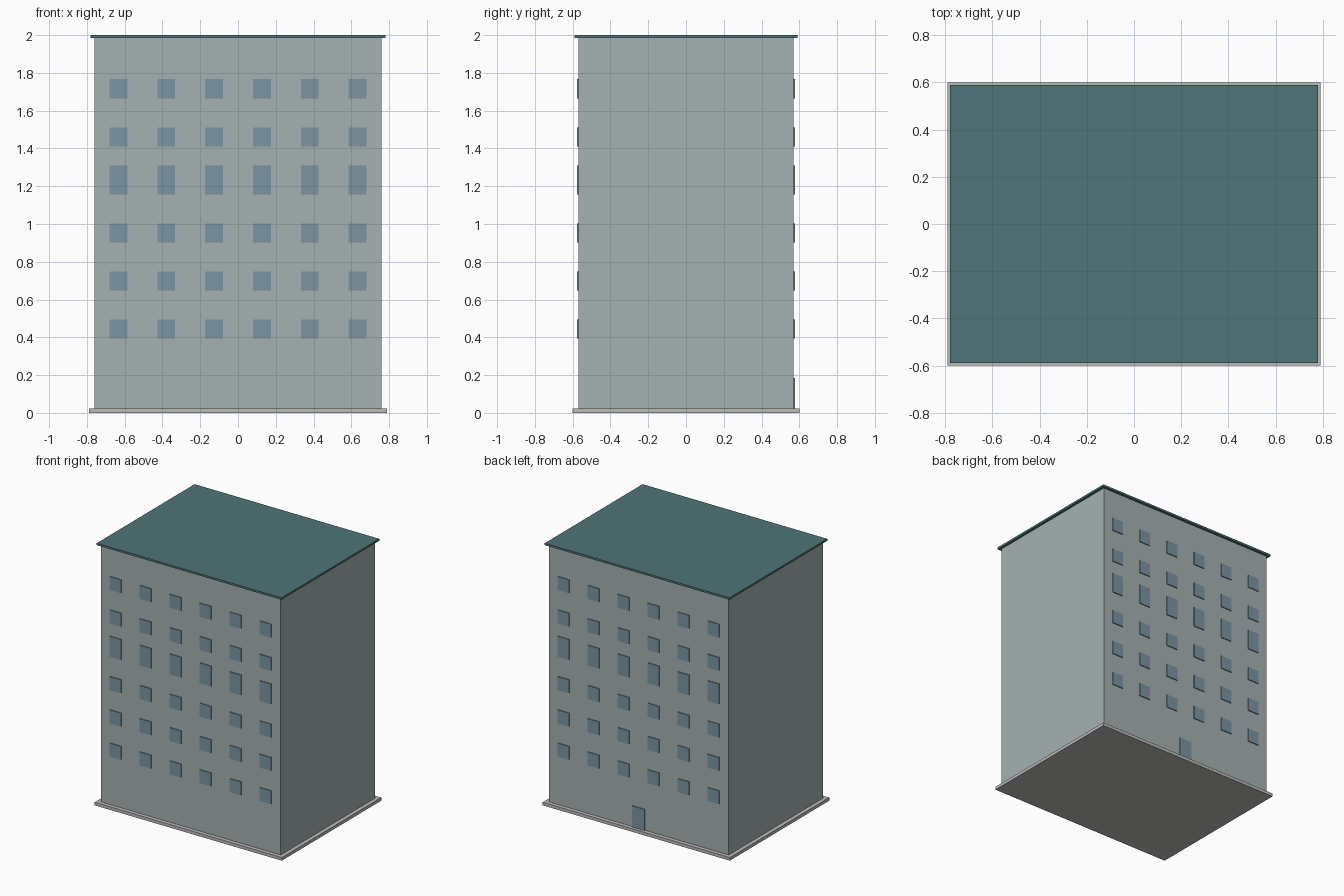
import bpy

if "Cube" in bpy.data.objects:
    bpy.data.objects.remove(bpy.data.objects["Cube"])

def material(name, rgb):
    m = bpy.data.materials.new(name)
    m.diffuse_color = (*rgb, 1.0)
    m.use_nodes = True
    m.node_tree.nodes["Principled BSDF"].inputs["Base Color"].default_value = m.diffuse_color
    return m

WALL = material("wall_paint", (0.38, 0.44, 0.44))
ROOF = material("roof_teal", (0.077, 0.178, 0.188))
GLASS = material("window_blue", (0.20, 0.30, 0.37))
STONE = material("base_stone", (0.50, 0.50, 0.47))

def box(name, x0, x1, y0, y1, z0, z1, mat):
    bpy.ops.mesh.primitive_cube_add(
        size=1, location=((x0 + x1) / 2, (y0 + y1) / 2, (z0 + z1) / 2))
    ob = bpy.context.object
    ob.name = name
    ob.scale = (x1 - x0, y1 - y0, z1 - z0)
    bpy.ops.object.transform_apply(location=False, rotation=False, scale=True)
    ob.data.materials.append(mat)
    return ob

# Base slab, main block and flat overhanging roof
box("base", -0.79, 0.79, -0.60, 0.60, 0.0, 0.024, STONE)
box("walls", -0.76, 0.76, -0.57, 0.57, 0.024, 1.985, WALL)
box("roof", -0.78, 0.78, -0.59, 0.59, 1.985, 2.0, ROOF)

# Windows: six columns by six rows on front and back, fourth row taller
FACE, OUT = 0.565, 0.577
for side, sign in (("front", -1), ("back", 1)):
    y0, y1 = sorted((sign * FACE, sign * OUT))
    for row in range(6):
        z0 = 0.393 + row * 0.2543
        z1 = z0 + (0.155 if row == 3 else 0.102)
        for col in range(6):
            x = (col - 2.5) * 0.2533
            box(f"{side}_window_{row}_{col}", x - 0.0475, x + 0.0475,
                y0, y1, z0, z1, GLASS)

# Door in the middle of the back wall
box("door", -0.053, 0.053, FACE, OUT, 0.024, 0.185, GLASS)
